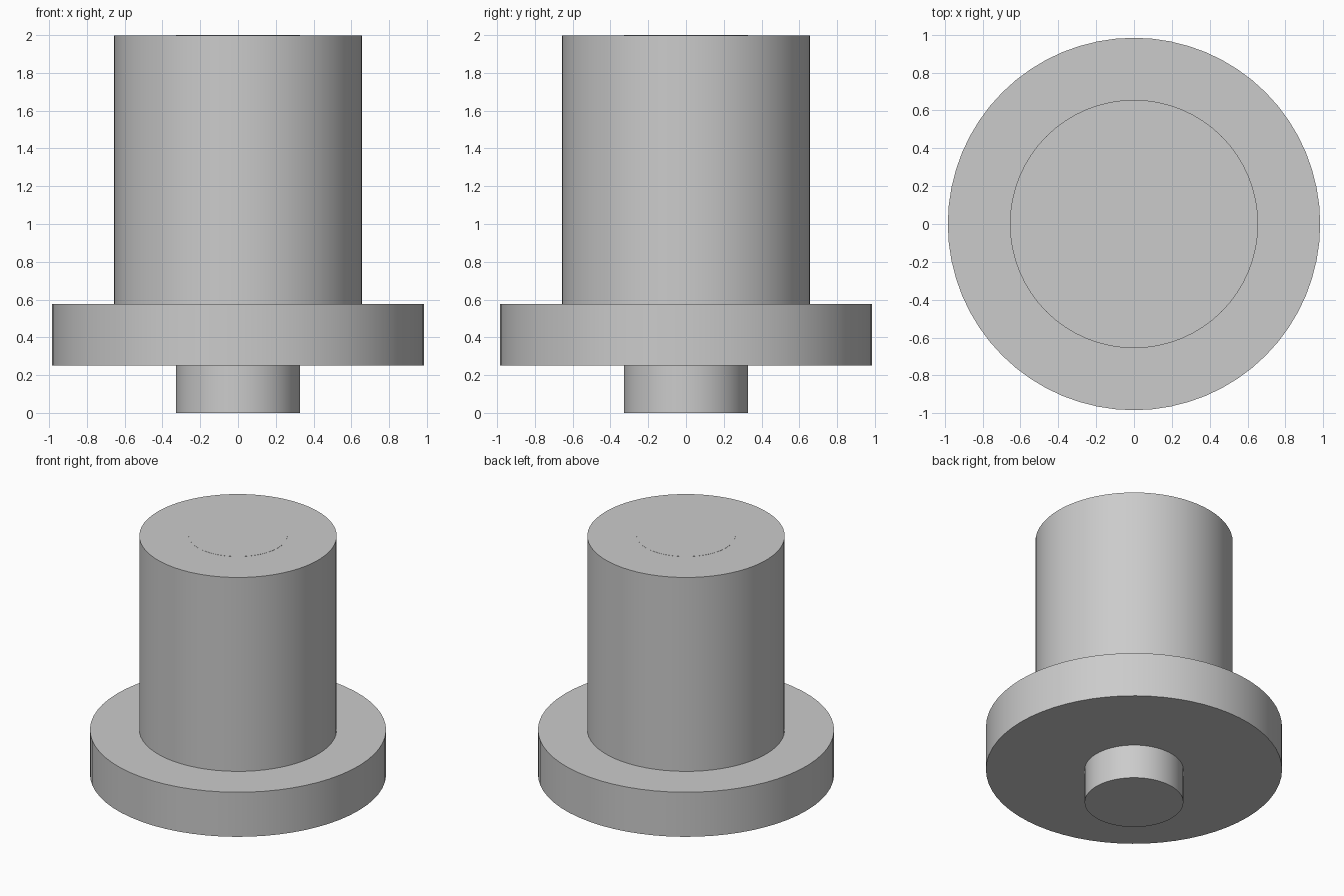
import bpy

cube = bpy.data.objects.get("Cube")
if cube:
    bpy.data.objects.remove(cube, do_unlink=True)

# Single plain grey
GREY = (0.6, 0.6, 0.6, 1)
grey = bpy.data.materials.new("plain grey")
grey.use_nodes = True
grey.diffuse_color = GREY
grey.node_tree.nodes["Principled BSDF"].inputs["Base Color"].default_value = GREY


def disc(name, radius, bottom, top):
    """Upright cylinder with smooth sides and sharp rims."""
    bpy.ops.mesh.primitive_cylinder_add(
        vertices=64, radius=radius, depth=top - bottom,
        location=(0, 0, (bottom + top) / 2))
    part = bpy.context.object
    part.name = name
    part.data.materials.append(grey)
    bpy.ops.object.shade_smooth_by_angle()
    return part


UNIT = 0.328  # the three radii step up in equal amounts

# Central pin runs through the whole part and just shows at the top
disc("centre_pin", UNIT, 0, 2)
# Wide collar
disc("flange", UNIT * 3, 0.25, 0.577)
# Main barrel
disc("barrel", UNIT * 2, 0.56, 1.999)
